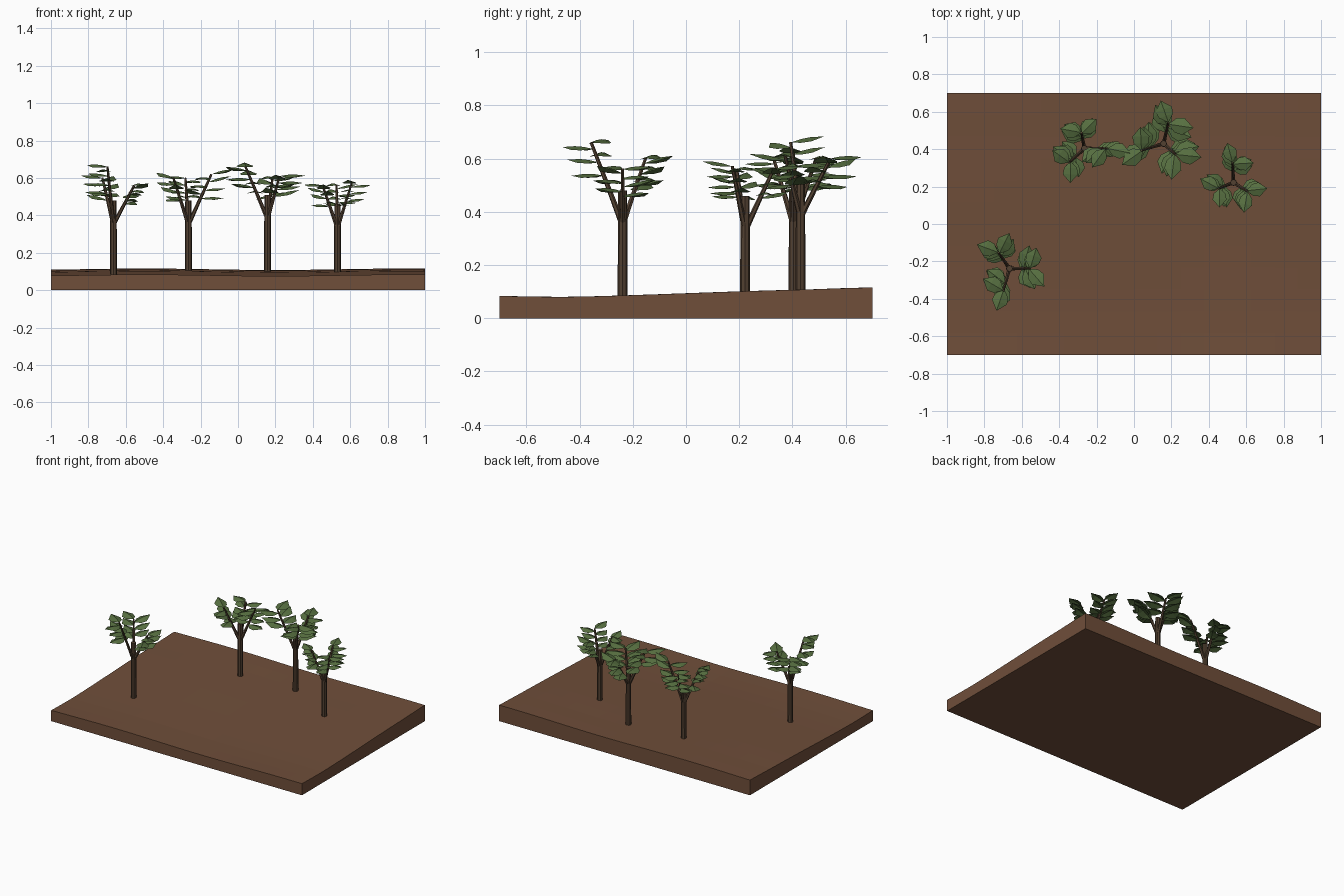
import bpy, bmesh, math, random
from mathutils import Vector

if "Cube" in bpy.data.objects:
    bpy.data.objects.remove(bpy.data.objects["Cube"])
random.seed(4)

def mat(name, c):
    m = bpy.data.materials.new(name)
    m.diffuse_color = (*c, 1)
    m.use_nodes = True
    m.node_tree.nodes["Principled BSDF"].inputs["Base Color"].default_value = m.diffuse_color
    return m

SOIL = mat("soil_brown", (0.16, 0.077, 0.042))
BARK = mat("bark_brown", (0.085, 0.052, 0.031))
LEAF = mat("leaf_green", (0.095, 0.16, 0.052))

def finish(name, bm, m):
    me = bpy.data.meshes.new(name)
    bm.to_mesh(me)
    bm.free()
    me.materials.append(m)
    ob = bpy.data.objects.new(name, me)
    bpy.context.collection.objects.link(ob)
    return ob

def ground_z(x, y):
    return 0.09 + 0.016 * math.sin(2.3 * y) + 0.004 * math.cos(4.5 * (x + 0.5)) \
        + 0.006 * max(0, abs(y) - 0.45) / 0.25

# ground slab with a gently rolling top
bm = bmesh.new()
bmesh.ops.create_grid(bm, x_segments=16, y_segments=12, size=1)
for v in bm.verts:
    v.co.y *= 0.7
rim = bmesh.ops.extrude_face_region(bm, geom=bm.faces[:])["geom"]
for v in [g for g in rim if isinstance(g, bmesh.types.BMVert)]:
    v.co.z = ground_z(v.co.x, v.co.y)
bmesh.ops.recalc_face_normals(bm, faces=bm.faces[:])
finish("ground", bm, SOIL)

def limb(bm, a, b, r1, r2, sides):
    d = b - a
    q = d.to_track_quat('Z', 'Y')
    vs = bmesh.ops.create_cone(bm, cap_ends=True, segments=sides, radius1=r1,
                               radius2=r2, depth=d.length)["verts"]
    for v in vs:
        v.co = q @ v.co + (a + b) / 2

def leaf(bm, base, az, length, width, tilt):
    # pointed oval folded along the midrib, with a drooping tip
    out = Vector((math.cos(az), math.sin(az), 0))
    side = Vector((-out.y, out.x, 0))
    up = Vector((0, 0, 1))
    rows = []
    for t, w in ((0, 0), (0.3, 0.85), (0.6, 1), (1, 0)):
        c = base + out * length * t + up * length * (tilt * t - 0.22 * t * t)
        h = w * width / 2
        drop = up * h * 0.35
        rows.append([bm.verts.new(c)] if w == 0 else
                    [bm.verts.new(p) for p in (c + side * h - drop, c, c - side * h - drop)])
    a, m, n, e = rows
    for i in (0, 1):
        bm.faces.new((a[0], m[i + 1], m[i]))
        bm.faces.new((m[i], m[i + 1], n[i + 1], n[i]))
        bm.faces.new((n[i], n[i + 1], e[0]))

# x, y, trunk top, leaf length, then per branch: tip xyz and two leaf-spray centres
TREES = [
    (-0.666, -0.238, 0.48, 0.125, [
        (-0.555, -0.238, 0.56, -0.527, -0.174, -0.516, -0.302),
        (-0.725, -0.152, 0.60, -0.794, -0.115, -0.687, -0.099),
        (-0.698, -0.356, 0.66, -0.773, -0.318, -0.709, -0.409)]),
    (-0.265, 0.404, 0.48, 0.12, [
        (-0.142, 0.404, 0.62, -0.088, 0.398, -0.179, 0.361),
        (-0.281, 0.489, 0.60, -0.35, 0.516, -0.243, 0.532),
        (-0.345, 0.329, 0.60, -0.393, 0.361, -0.34, 0.27)]),
    (0.158, 0.43, 0.51, 0.135, [
        (0.184, 0.543, 0.60, 0.163, 0.602, 0.259, 0.527),
        (0.222, 0.372, 0.61, 0.286, 0.377, 0.2, 0.302),
        (0.04, 0.393, 0.66, 0.045, 0.441, -0.019, 0.361)]),
    (0.532, 0.222, 0.46, 0.11, [
        (0.527, 0.329, 0.56, 0.505, 0.377, 0.57, 0.34),
        (0.452, 0.19, 0.56, 0.398, 0.217, 0.457, 0.142),
        (0.607, 0.174, 0.57, 0.596, 0.136, 0.682, 0.19)]),
]

for k, (x, y, top, ll, branches) in enumerate(TREES, 1):
    wood, green = bmesh.new(), bmesh.new()
    # trunk
    limb(wood, Vector((x, y, ground_z(x, y) - 0.02)), Vector((x, y, top)), 0.019, 0.017, 8)
    for tx, ty, tz, ax, ay, bx, by in branches:
        start, tip = Vector((x, y, top - 0.13)), Vector((tx, ty, tz))
        limb(wood, start, tip, 0.012, 0.006, 6)
        # leaves alternate between the two sprays, up the outer half of the branch
        for i in range(7):
            p = start.lerp(tip, 0.52 + 0.08 * i)
            cx, cy = ((ax, ay), (bx, by))[i % 2]
            az = math.atan2(cy - ty, cx - tx) + random.uniform(-0.2, 0.2)
            leaf(green, p, az, ll * random.uniform(0.9, 1.05), ll * 0.68,
                 random.uniform(0.2, 0.5))
    finish(f"tree_{k}_trunk_and_branches", wood, BARK)
    finish(f"tree_{k}_leaves", green, LEAF)
